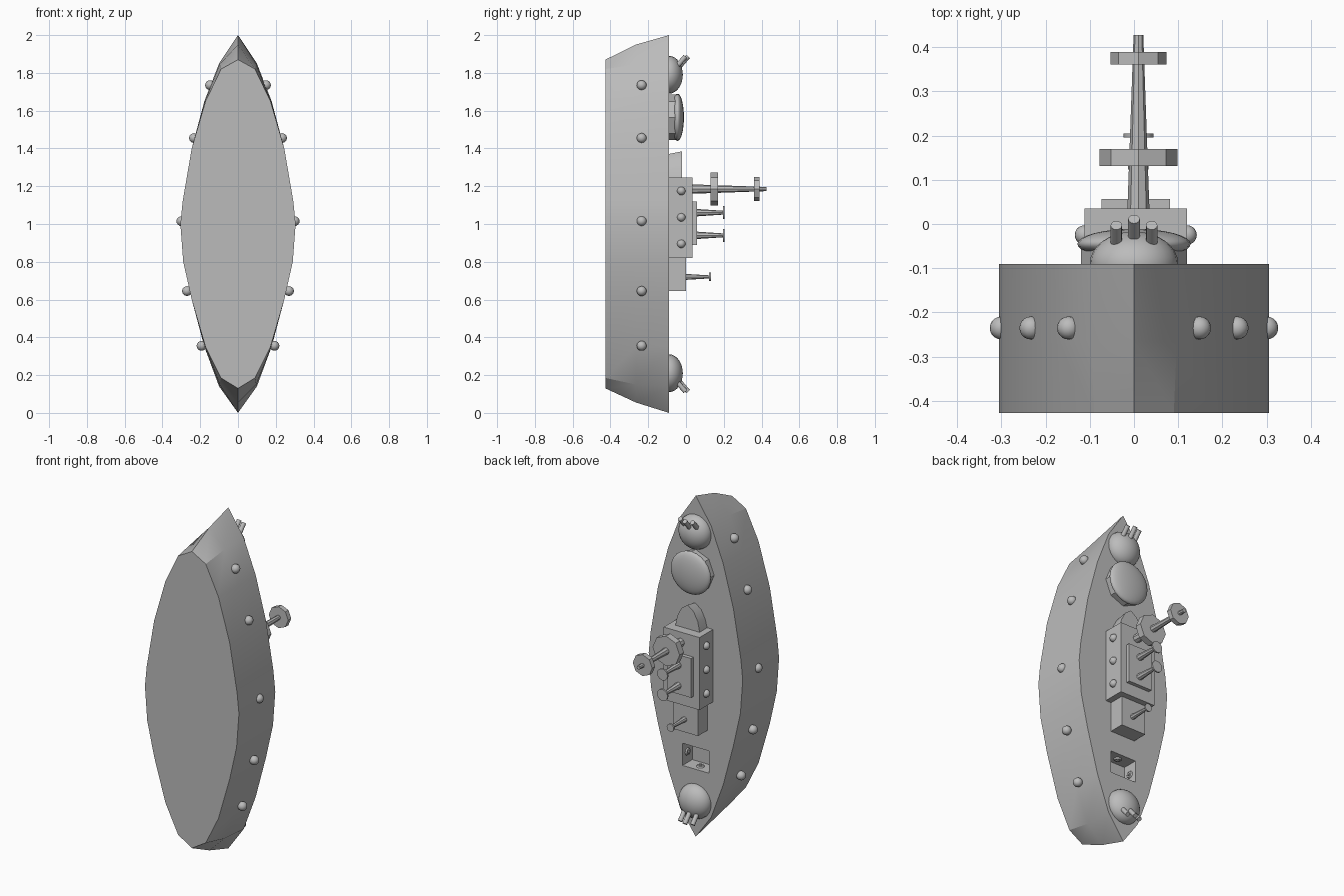
import bpy, bmesh, math
from mathutils import Vector, Matrix

old = bpy.data.objects.get("Cube")
if old:
    bpy.data.objects.remove(old, do_unlink=True)

GREY = (0.5, 0.5, 0.5, 1.0)
mat = bpy.data.materials.new("plain grey")
mat.use_nodes = True
mat.diffuse_color = GREY
bsdf = mat.node_tree.nodes["Principled BSDF"]
bsdf.inputs["Base Color"].default_value = GREY
bsdf.inputs["Roughness"].default_value = 0.6

DECK, KEEL = -0.09, -0.427


def finish(name, bm, smooth=None):
    bmesh.ops.recalc_face_normals(bm, faces=bm.faces)
    me = bpy.data.meshes.new(name)
    bm.to_mesh(me)
    bm.free()
    ob = bpy.data.objects.new(name, me)
    bpy.context.collection.objects.link(ob)
    me.materials.append(mat)
    if smooth:
        shade(ob, smooth)
    return ob


def activate(ob):
    bpy.ops.object.select_all(action='DESELECT')
    ob.select_set(True)
    bpy.context.view_layer.objects.active = ob


def shade(ob, angle):
    activate(ob)
    bpy.ops.object.shade_smooth_by_angle(angle=math.radians(angle))


def box(name, x, y, z):
    """Box from (low, high) ranges."""
    bm = bmesh.new()
    size = [b - a for a, b in (x, y, z)]
    mid = [(a + b) / 2 for a, b in (x, y, z)]
    bmesh.ops.create_cube(bm, size=1, matrix=Matrix.Translation(mid) @ Matrix.Diagonal((*size, 1)))
    return finish(name, bm)


def rod(name, a, b, r1, r2, sides=8, smooth=None):
    """Tapered cylinder between two points."""
    a, b = Vector(a), Vector(b)
    d = b - a
    bm = bmesh.new()
    m = Matrix.Translation((a + b) / 2) @ d.to_track_quat('Z', 'Y').to_matrix().to_4x4()
    bmesh.ops.create_cone(bm, cap_ends=True, segments=sides, radius1=r1, radius2=r2,
                          depth=d.length, matrix=m)
    return finish(name, bm, smooth)


def ball(name, centre, radii, u=16, v=10):
    bm = bmesh.new()
    m = (Matrix.Translation(centre) @ Matrix.Diagonal((*radii, 1))
         @ Matrix.Rotation(math.pi / 2, 4, 'X'))
    bmesh.ops.create_uvsphere(bm, u_segments=u, v_segments=v, radius=1, matrix=m)
    return finish(name, bm, 60)


# Hull: half outlines (x, z) at deck, middle and keel, mirrored across x
MIDDLE = [(0.245, 1.4), (0.293, 1.12), (0.305, 1.0), (0.29, 0.8), (0.245, 0.6)]
TIERS = [
    (DECK, [(0, 2.0), (0.1, 1.85), (0.178, 1.65)], [(0.178, 0.35), (0.1, 0.14), (0, 0.0)]),
    (-0.265, [(0, 1.95), (0.097, 1.845), (0.176, 1.65)], [(0.176, 0.35), (0.097, 0.15), (0, 0.055)]),
    (KEEL, [(0, 1.87), (0.09, 1.82), (0.172, 1.65)], [(0.172, 0.35), (0.09, 0.185), (0, 0.13)]),
]
bm = bmesh.new()
rings = []
for y, bow, stern in TIERS:
    half = bow + MIDDLE + stern
    loop = half + [(-x, z) for x, z in half[-2:0:-1]]
    rings.append([bm.verts.new((x, y, z)) for x, z in loop])
n = len(rings[0])
for top, low in zip(rings, rings[1:]):
    for i in range(n):
        j = (i + 1) % n
        bm.faces.new((top[i], top[j], low[j], low[i]))
bm.faces.new(rings[0])
bm.faces.new(rings[-1])
hull = finish("hull", bm)

# Rectangular well sunk into the aft deck
WX, WZ0, WZ1, WFLOOR = 0.085, 0.395, 0.525, DECK - 0.09
cutter = box("well_cutter", (-WX, WX), (WFLOOR, DECK + 0.1), (WZ0, WZ1))
cutter.hide_render = True
mod = hull.modifiers.new("well", 'BOOLEAN')
mod.operation = 'DIFFERENCE'
mod.solver = 'EXACT'
mod.object = cutter
activate(hull)
bpy.ops.object.modifier_apply(modifier="well")
bpy.data.objects.remove(cutter, do_unlink=True)
shade(hull, 25)

# Round fittings on the four walls of the well
wy, wz = (DECK + WFLOOR) / 2, (WZ0 + WZ1) / 2
for p, d in (((WX, wy, wz), (-1, 0, 0)), ((-WX, wy, wz), (1, 0, 0)),
             ((0, wy, WZ0), (0, 0, 1)), ((0, wy, WZ1), (0, 0, -1))):
    p, d = Vector(p), Vector(d)
    rod("well_fitting", p, p + d * 0.008, 0.022, 0.018, 12, 30)
    rod("well_fitting_knob", p, p + d * 0.014, 0.01, 0.008, 12, 30)

# Hull and cabin portholes
for s in (-1, 1):
    for x, z in ((0.148, 1.735), (0.233, 1.455), (0.3, 1.015), (0.27, 0.645), (0.193, 0.355)):
        ball("hull_porthole", (s * x, -0.235, z), (0.026,) * 3)
    for z in (1.175, 1.035, 0.895):
        ball("cabin_porthole", (0.004 + s * 0.116, -0.025, z), (0.022,) * 3)

# Domed gun turrets at bow and stern, three barrels each
for name, z, s in (("bow", 1.79, 1), ("stern", 0.21, -1)):
    ball(name + "_turret", (0, DECK, z), (0.1, 0.073, 0.1), 24, 16)
    for x in (-0.04, 0, 0.04):
        lift = 0.008 if x == 0 else -0.006
        rod(name + "_gun", (x, -0.055 + lift, z + s * 0.03),
            (x, 0.003 + lift, z + s * 0.097), 0.013, 0.013, 12, 40)

# Round hatch in front of the cabin
rod("hatch_base", (0, DECK, 1.565), (0, -0.05, 1.565), 0.12, 0.12, 8)
ball("hatch_dome", (0, -0.045, 1.565), (0.128, 0.034, 0.125), 24, 16)

# Cabin blocks
box("cabin", (-0.112, 0.12), (DECK, 0.035), (0.82, 1.245))
box("cabin_roof_plate", (-0.073, 0.081), (0.035, 0.057), (0.89, 1.12))
box("aft_cabin", (-0.078, 0.084), (DECK, 0.0), (0.645, 0.82))

# Pointed cabin nose with a slightly raked tip
arch = [(0.08, 1.24), (0.066, 1.295), (0.04, 1.345), (0, 1.375),
        (-0.04, 1.345), (-0.066, 1.295), (-0.08, 1.24)]
bm = bmesh.new()
low = [bm.verts.new((x + 0.004, DECK, z - 0.004)) for x, z in arch]
top = [bm.verts.new((x + 0.004, -0.02, z + (0.01 if z > 1.25 else 0))) for x, z in arch]
bm.faces.new(low)
bm.faces.new(top)
for i in range(len(arch)):
    j = (i + 1) % len(arch)
    bm.faces.new((low[i], low[j], top[j], top[i]))
finish("cabin_nose", bm, 35)

# Main mast with two octagonal platforms
MX, MZ = 0.01, 1.185
rod("main_mast", (MX, 0.03, MZ), (MX, 0.427, MZ), 0.025, 0.011)
rod("lower_platform", (MX, 0.131, MZ), (MX, 0.17, MZ), 0.088, 0.088)
rod("upper_platform", (MX, 0.361, MZ), (MX, 0.389, MZ), 0.063, 0.063)

# Small funnels with flared caps
for z, y0, y1, r, cap in ((1.06, 0.05, 0.205, 0.02, 0.034), (0.94, 0.05, 0.205, 0.02, 0.034),
                          (0.72, -0.005, 0.132, 0.016, 0.023)):
    rod("funnel", (MX, y0, z), (MX, y1 - 0.005, z), r, r * 0.5)
    rod("funnel_cap", (MX, y1 - 0.009, z), (MX, y1, z), cap, cap, 12, 40)
